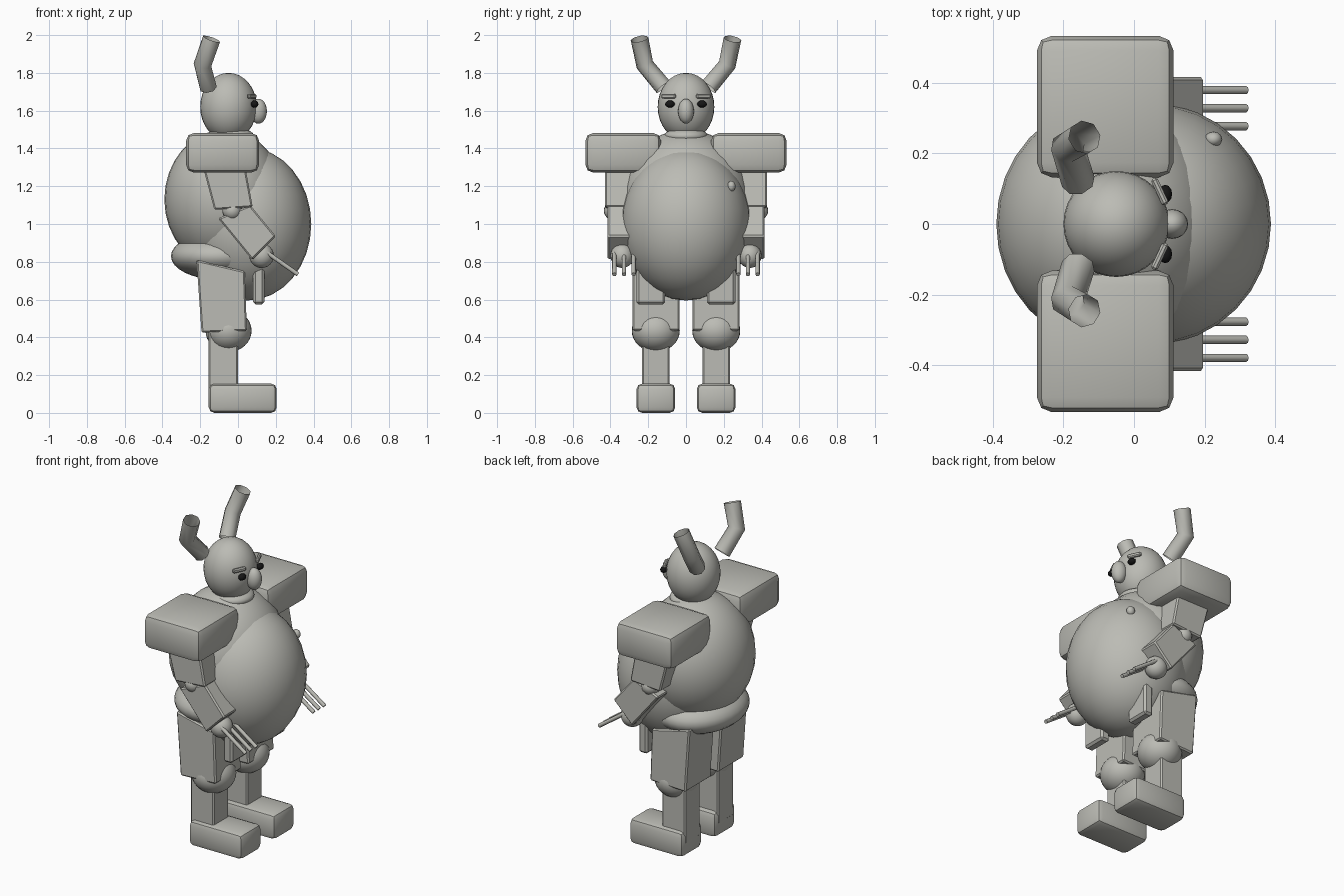
import bpy
import bmesh
import math
from mathutils import Vector

if "Cube" in bpy.data.objects:
    bpy.data.objects.remove(bpy.data.objects["Cube"])


def material(name, rgb):
    m = bpy.data.materials.new(name)
    m.diffuse_color = (*rgb, 1)
    m.use_nodes = True
    m.node_tree.nodes["Principled BSDF"].inputs["Base Color"].default_value = m.diffuse_color
    return m


STONE = material("warm_grey", (0.5, 0.5, 0.46))
BLACK = material("black", (0.008, 0.008, 0.008))


def finish(name, bm, mat=STONE, angle=35):
    bmesh.ops.recalc_face_normals(bm, faces=bm.faces[:])
    mesh = bpy.data.meshes.new(name)
    bm.to_mesh(mesh)
    bm.free()
    mesh.materials.append(mat)
    ob = bpy.data.objects.new(name, mesh)
    bpy.context.collection.objects.link(ob)
    bpy.ops.object.select_all(action='DESELECT')
    ob.select_set(True)
    bpy.context.view_layer.objects.active = ob
    if angle:
        bpy.ops.object.shade_smooth_by_angle(angle=math.radians(angle))
    return ob


def ball(name, centre, radii, mat=STONE, u=32, v=16):
    bm = bmesh.new()
    bmesh.ops.create_uvsphere(bm, u_segments=u, v_segments=v, radius=1)
    bmesh.ops.scale(bm, vec=radii, verts=bm.verts)
    bmesh.ops.translate(bm, vec=centre, verts=bm.verts)
    return finish(name, bm, mat, 50)


def slab(name, profile, y0, y1, bevel=0.008, segments=1):
    """Side profile in x and z, extruded between two y values."""
    bm = bmesh.new()
    f = bm.faces.new([bm.verts.new((x, y0, z)) for x, z in profile])
    ext = bmesh.ops.extrude_face_region(bm, geom=[f])
    moved = [g for g in ext["geom"] if isinstance(g, bmesh.types.BMVert)]
    bmesh.ops.translate(bm, vec=(0, y1 - y0, 0), verts=moved)
    bmesh.ops.recalc_face_normals(bm, faces=bm.faces[:])
    bmesh.ops.bevel(bm, geom=bm.edges[:], offset=bevel, segments=segments,
                    profile=0.5, affect='EDGES')
    return finish(name, bm, angle=25)


def box(x0, x1, z0, z1):
    return [(x0, z0), (x1, z0), (x1, z1), (x0, z1)]


def tube(name, points, radius, resolution, caps):
    cu = bpy.data.curves.new(name, 'CURVE')
    cu.dimensions = '3D'
    cu.bevel_depth = radius
    cu.bevel_resolution = resolution
    cu.use_fill_caps = caps
    sp = cu.splines.new('POLY')
    sp.points.add(len(points) - 1)
    for p, co in zip(sp.points, points):
        p.co = (*co, 1)
    ob = bpy.data.objects.new(name, cu)
    bpy.context.collection.objects.link(ob)
    bpy.ops.object.select_all(action='DESELECT')
    ob.select_set(True)
    bpy.context.view_layer.objects.active = ob
    bpy.ops.object.convert(target='MESH')
    ob = bpy.context.view_layer.objects.active
    ob.data.materials.clear()
    ob.data.materials.append(STONE)
    bpy.ops.object.shade_smooth_by_angle(angle=math.radians(50))
    return ob


# Body masses
ball("torso", (-0.07, 0, 1.13), (0.32, 0.345, 0.37))
ball("belly", (0.05, 0, 1.0), (0.338, 0.342, 0.405))
ball("hips", (-0.1, 0, 0.83), (0.255, 0.3, 0.125))
ball("belly_wart", (0.225, 0.24, 1.2), (0.025, 0.022, 0.028), u=12, v=8)

# Head
ball("head", (-0.05, 0, 1.62), (0.15, 0.15, 0.18))
ball("jaw", (-0.03, 0, 1.465), (0.115, 0.115, 0.047))
ball("nose", (0.108, 0, 1.597), (0.045, 0.042, 0.066), u=20, v=12)

for s, side in ((1, "left"), (-1, "right")):
    def pair(a, b):
        return sorted((s * a, s * b))

    # Face details
    ball(side + "_eye", (0.088, s * 0.085, 1.635), (0.02, 0.026, 0.019),
         BLACK, 12, 8)
    brow = slab(side + "_brow", box(-0.01, 0.01, -0.012, 0.012),
                -0.041, 0.041, 0.006)
    brow.location = (0.073, s * 0.092, 1.677)
    brow.rotation_euler.z = s * math.radians(25)

    # Open bent horn
    tube(side + "_horn", [(-0.158, s * 0.12, 1.725), (-0.188, s * 0.218, 1.843),
                          (-0.14, s * 0.246, 1.98)], 0.048, 2, False)

    # Shoulder and arm
    slab(side + "_shoulder_pad", box(-0.275, 0.112, 1.272, 1.482),
         *pair(0.132, 0.533), 0.042, 2)
    slab(side + "_upper_arm", [(-0.19, 1.32), (-0.125, 1.075), (0.078, 1.09),
                               (0.035, 1.32)], *pair(0.24, 0.43))
    ball(side + "_elbow", (-0.03, s * 0.375, 1.07), (0.053, 0.06, 0.053),
         u=20, v=12)
    slab(side + "_forearm", [(-0.105, 1.03), (0.075, 0.81), (0.2, 0.935),
                             (0.065, 1.1)], *pair(0.245, 0.416))
    ball(side + "_hand", (0.125, s * 0.338, 0.832), (0.065, 0.062, 0.065),
         u=24, v=12)
    for i, y in enumerate((0.277, 0.328, 0.379)):
        tube(f"{side}_finger_{i + 1}", [(0.13, s * y, 0.865),
                                        (0.318, s * y, 0.733)], 0.0115, 2, True)

    # Leg and foot
    slab(side + "_thigh", [(-0.193, 0.425), (0.047, 0.435), (0.036, 0.75),
                           (-0.22, 0.81)], *pair(0.035, 0.282))
    ball(side + "_knee", (-0.05, s * 0.16, 0.435), (0.122, 0.127, 0.112))
    slab(side + "_shin", box(-0.157, 0.0, 0.08, 0.46), *pair(0.087, 0.234))
    slab(side + "_foot", box(-0.155, 0.205, 0.0, 0.155), *pair(0.057, 0.262),
         0.03, 2)

    # Hanging hip plate below the belly
    slab(side + "_hip_plate", box(0.08, 0.14, 0.575, 0.78),
         *pair(0.11, 0.262), 0.012)
